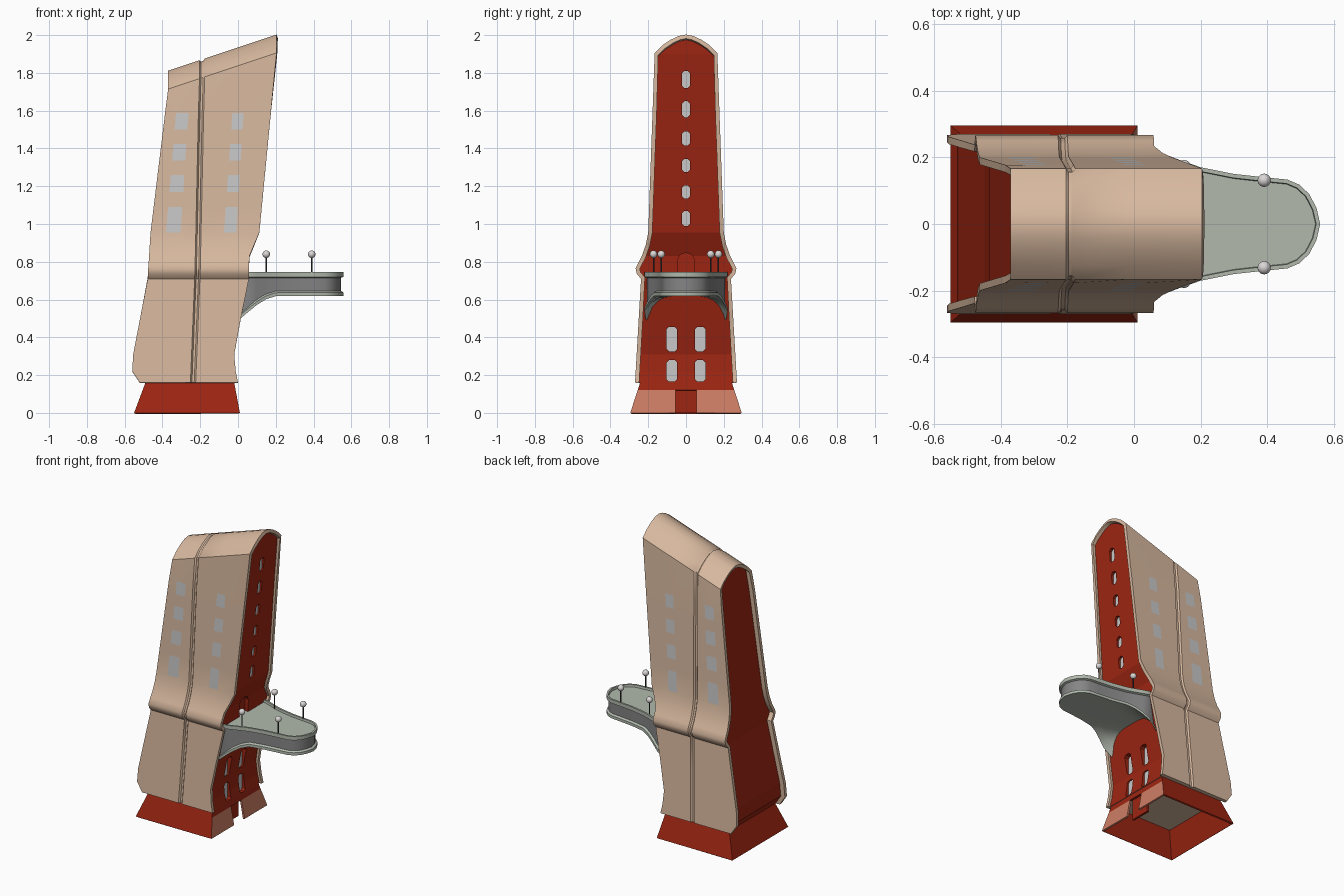
import bpy, bmesh, math
from mathutils import Vector

if "Cube" in bpy.data.objects:
    bpy.data.objects.remove(bpy.data.objects["Cube"])


def mat(name, r, g, b):
    m = bpy.data.materials.new(name)
    m.diffuse_color = (r, g, b, 1)
    m.use_nodes = True
    m.node_tree.nodes["Principled BSDF"].inputs["Base Color"].default_value = m.diffuse_color
    return m


TAN = mat("tan_shell", .68, .48, .345)
RED = mat("brick_red", .34, .019, .006)
SALMON = mat("salmon_panel", .61, .205, .127)
STONE = mat("pale_stone", .44, .485, .415)
GREY = mat("mid_grey", .235, .235, .24)
GLASS = mat("window_grey", .58, .58, .58)
LAMP = mat("lamp_white", .72, .68, .68)
POST = mat("post_dark", .045, .045, .045)


def lerp(tab, z):
    if z <= tab[0][0]:
        return tab[0][1]
    for (a, p), (b, q) in zip(tab, tab[1:]):
        if z <= b:
            return p + (q - p) * (z - a) / (b - a)
    return tab[-1][1]


def finish(bm, name, mats, angle=None, solid=0, cutter=None):
    me = bpy.data.meshes.new(name)
    bm.to_mesh(me)
    bm.free()
    for m in mats:
        me.materials.append(m)
    ob = bpy.data.objects.new(name, me)
    bpy.context.collection.objects.link(ob)
    bpy.ops.object.select_all(action='DESELECT')
    bpy.context.view_layer.objects.active = ob
    ob.select_set(True)
    if solid:
        s = ob.modifiers.new("thickness", 'SOLIDIFY')
        s.thickness, s.offset = solid, -1
        bpy.ops.object.modifier_apply(modifier=s.name)
    if cutter:
        s = ob.modifiers.new("openings", 'BOOLEAN')
        s.operation, s.object, s.solver = 'DIFFERENCE', cutter, 'EXACT'
        bpy.ops.object.modifier_apply(modifier=s.name)
    if angle:
        bpy.ops.object.shade_smooth_by_angle(angle=math.radians(angle))
    return ob


def prism(bm, pts, xa, xb):
    """Extrude a (y, z) outline along x."""
    a = [bm.verts.new((xa, y, z)) for y, z in pts]
    b = [bm.verts.new((xb, y, z)) for y, z in pts]
    n = len(pts)
    fs = [bm.faces.new(a), bm.faces.new(b)]
    fs += [bm.faces.new((a[i], a[(i + 1) % n], b[(i + 1) % n], b[i])) for i in range(n)]
    bmesh.ops.recalc_face_normals(bm, faces=fs)


# Tower outline: left edge, right edge and half depth against height
LEFT = [(.16, -.52), (.22, -.56), (.31, -.555), (.71, -.478), (.765, -.475), (.955, -.463), (1.72, -.37)]
RIGHT = [(.16, 0), (.22, -.012), (.31, -.02), (.5, .015), (.71, .058), (.83, .06), (.955, .113), (1.9, .204)]
DEPTH = [(.16, .27), (.71, .238), (.735, .26), (.765, .267), (.8, .25), (.83, .234),
         (.89, .213), (.955, .2), (1.9, .166)]
CROWN = [(.166, 0), (.125, .04), (.08, .07), (.04, .089), (0, .097)]
WIN_Z = [.955, 1.17, 1.336, 1.5]
ROWS = [.16, .22, .31, .5, .71, .735, .765, .8, .83, .89,
        .955, 1.09, 1.17, 1.26, 1.336, 1.423, 1.5, 1.587]
SEAM = [(.16, -.238), (.75, -.214), (1.85, -.19)]


def seam(d):
    return [(z, x + d) for z, x in SEAM]


def arch(tab, inset=0):
    """Points of one column, from the front foot over the crown to the back foot."""
    half = [(lerp(tab, z), lerp(DEPTH, z) - inset, z) for z in ROWS]
    x = tab[-1][1]
    half += [(x, max(y - inset * (y > .02) * y / .166, 0), 1.838 + x / 3 + h - inset * h / .097)
             for y, h in CROWN]
    return [(x, -y, z) for x, y, z in half] + [(x, y, z) for x, y, z in half[-2::-1]]


def loft(bm, cols):
    v = [[bm.verts.new(p) for p in c] for c in cols]
    f = {}
    for c in range(len(v) - 1):
        for r in range(len(v[0]) - 1):
            f[r, c] = bm.faces.new((v[c][r], v[c + 1][r], v[c + 1][r + 1], v[c][r + 1]))
    return v, f


# Outer shell with vertical seam groove and recessed side windows
W1 = [(.16, -.42), (.955, -.381), (1.587, -.328), (1.72, -.317)]
W2 = [(.16, -.34), (.955, -.304), (1.587, -.262), (1.8, -.25)]
W3 = [(.16, -.15), (.955, -.074), (1.587, -.03), (1.8, -.015)]
W4 = [(.16, -.08), (.955, -.01), (1.587, .03), (1.8, .045)]
bm = bmesh.new()
cols = [arch(LEFT), arch(W1), arch(W2), arch(seam(-.014)), arch(seam(-.006), .01),
        arch(seam(.006), .01), arch(seam(.014)), arch(W3), arch(W4), arch(RIGHT)]
v, f = loft(bm, cols)
n = len(cols[0])
wins = []
for z in WIN_Z:
    r = ROWS.index(z)
    wins += [f[k, c] for k in (r, n - 2 - r) for c in (1, 7)]
bmesh.ops.inset_individual(bm, faces=wins, thickness=.002, depth=-.012)
for w in wins:
    w.material_index = 1
finish(bm, "tower_shell", [TAN, GLASS], 40, solid=.022)


# End wall windows and balcony door: openings plus glass
def octagon(y, w, z0, z1, c=.012):
    return [(y - w, z0 + c), (y - w + c, z0), (y + w - c, z0), (y + w, z0 + c),
            (y + w, z1 - c), (y + w - c, z1), (y - w + c, z1), (y - w, z1 - c)]


slots = [(0, .021, a, b) for a, b in ((.99, 1.07), (1.135, 1.205), (1.275, 1.345),
                                      (1.415, 1.49), (1.565, 1.65), (1.72, 1.81))]
slots += [(y, .027, a, b) for y in (-.075, .075) for a, b in ((.165, .28), (.325, .455))]
cut, glass = bmesh.new(), bmesh.new()
for y, w, a, b in slots:
    x = min(lerp(RIGHT, z) for z in (a, (a + b) / 2, b)) - .015
    prism(cut, octagon(y, w, a, b), x - .014, x + .1)
    prism(glass, octagon(y, w, a, b), x - .018, x - .01)
prism(cut, [(-.045, .7), (.045, .7), (.045, .81), (.03, .838), (0, .848), (-.03, .838), (-.045, .81)], .02, .2)
cutter = finish(cut, "opening_cutter", [RED])
cutter.hide_render = True
cutter.hide_set(True)
finish(glass, "end_windows", [GLASS])

# Red tower core, recessed behind the shell edges
bm = bmesh.new()
v, f = loft(bm, [arch([(z, x + .03) for z, x in LEFT], .018),
                 arch([(z, x - .015) for z, x in RIGHT], .018)])
for side in v:
    for r in range(n // 2):
        q = [side[r], side[n - 1 - r], side[n - 2 - r], side[r + 1]]
        bm.faces.new(list(dict.fromkeys(q)))
floor = bm.faces.new((v[0][0], v[1][0], v[1][-1], v[0][-1]))
floor.material_index = 1
bmesh.ops.recalc_face_normals(bm, faces=bm.faces)
finish(bm, "tower_core", [RED, TAN], cutter=cutter)

# Flared hollow base with pale panels beside the entrance
bm = bmesh.new()
rings = []
for z in (0, .12, .165):
    t = z / .16
    xl, xr, y = -.55 + .06 * t, .01 - .03 * t, .295 - .052 * t
    rings.append([bm.verts.new((px, py, z)) for px, py in
                  ((xl, -y), (xr, -y), (xr, -.055), (xr, .055), (xr, y), (xl, y))])
for k in range(2):
    for i in range(6):
        if (k, i) == (0, 2):
            continue
        j = (i + 1) % 6
        face = bm.faces.new((rings[k][i], rings[k][j], rings[k + 1][j], rings[k + 1][i]))
        face.material_index = int(k == 0 and i in (1, 3))
finish(bm, "base", [RED, SALMON], solid=.012)
bm = bmesh.new()
prism(bm, [(-.07, 0), (.07, 0), (.07, .15), (-.07, .15)], -.06, -.045)
finish(bm, "entrance_door", [RED])

# Balcony: plan outline swept through rim, band, lip and arched underside
HALF = [(-.02, .205), (.02, .215), (.06, .22), (.1, .206), (.15, .187), (.2, .17), (.3, .15), (.39, .14),
        (.46, .133), (.495, .118), (.525, .09), (.547, .048), (.558, 0)]
BOTTOM = [(-.02, .475), (.026, .51), (.09, .565), (.143, .6), (.2, .618), (.6, .62)]
plan = [Vector((x, -y)) for x, y in HALF] + [Vector(p) for p in HALF[-2::-1]]
m = len(plan)


def ring(bm, off, height):
    out = []
    for i, p in enumerate(plan):
        d = (plan[min(i + 1, m - 1)] - plan[max(i - 1, 0)]).normalized()
        q = p - Vector((d.y, -d.x)) * off
        out.append(bm.verts.new((q.x, q.y, height(p.x))))
    return out


bm = bmesh.new()
levels = [ring(bm, o, h) for o, h in (
    (.014, lambda x: .73), (.012, lambda x: .745), (0, lambda x: .745), (0, lambda x: .72),
    (.013, lambda x: .715), (.013, lambda x: lerp(BOTTOM, x) + .026),
    (0, lambda x: lerp(BOTTOM, x) + .018), (0, lambda x: lerp(BOTTOM, x)))]
bm.faces.new(levels[0])
for k, (up, lo) in enumerate(zip(levels, levels[1:])):
    for i in range(m - 1):
        face = bm.faces.new((lo[i], lo[i + 1], up[i + 1], up[i]))
        face.material_index = int(k == 4)
under = []
for i in range(m // 2):
    a = plan[i]
    zb = lerp(BOTTOM, a.x)
    under.append([bm.verts.new((a.x, a.y * -u, zb + (.62 - zb) * (1 - u ** 4)))
                  for u in [j / 6 - 1 for j in range(13)]])
for p, q in zip(under, under[1:]):
    for j in range(12):
        bm.faces.new((p[j], p[j + 1], q[j + 1], q[j]))
bm.faces.new(under[-1] + [levels[-1][m // 2]])
bmesh.ops.remove_doubles(bm, verts=bm.verts, dist=.0005)
bmesh.ops.recalc_face_normals(bm, faces=bm.faces)
finish(bm, "balcony", [STONE, GREY], 35)

# Balcony lamps
for x, y in ((.15, .172), (.39, .131)):
    for s in (-1, 1):
        bpy.ops.mesh.primitive_cylinder_add(vertices=8, radius=.004, depth=.1, location=(x, y * s, .775))
        bpy.context.object.name = "lamp_post"
        bpy.context.object.data.materials.append(POST)
        bpy.ops.mesh.primitive_uv_sphere_add(segments=16, ring_count=10, radius=.02, location=(x, y * s, .84))
        bpy.context.object.name = "lamp_globe"
        bpy.context.object.data.materials.append(LAMP)
        bpy.ops.object.shade_smooth()
